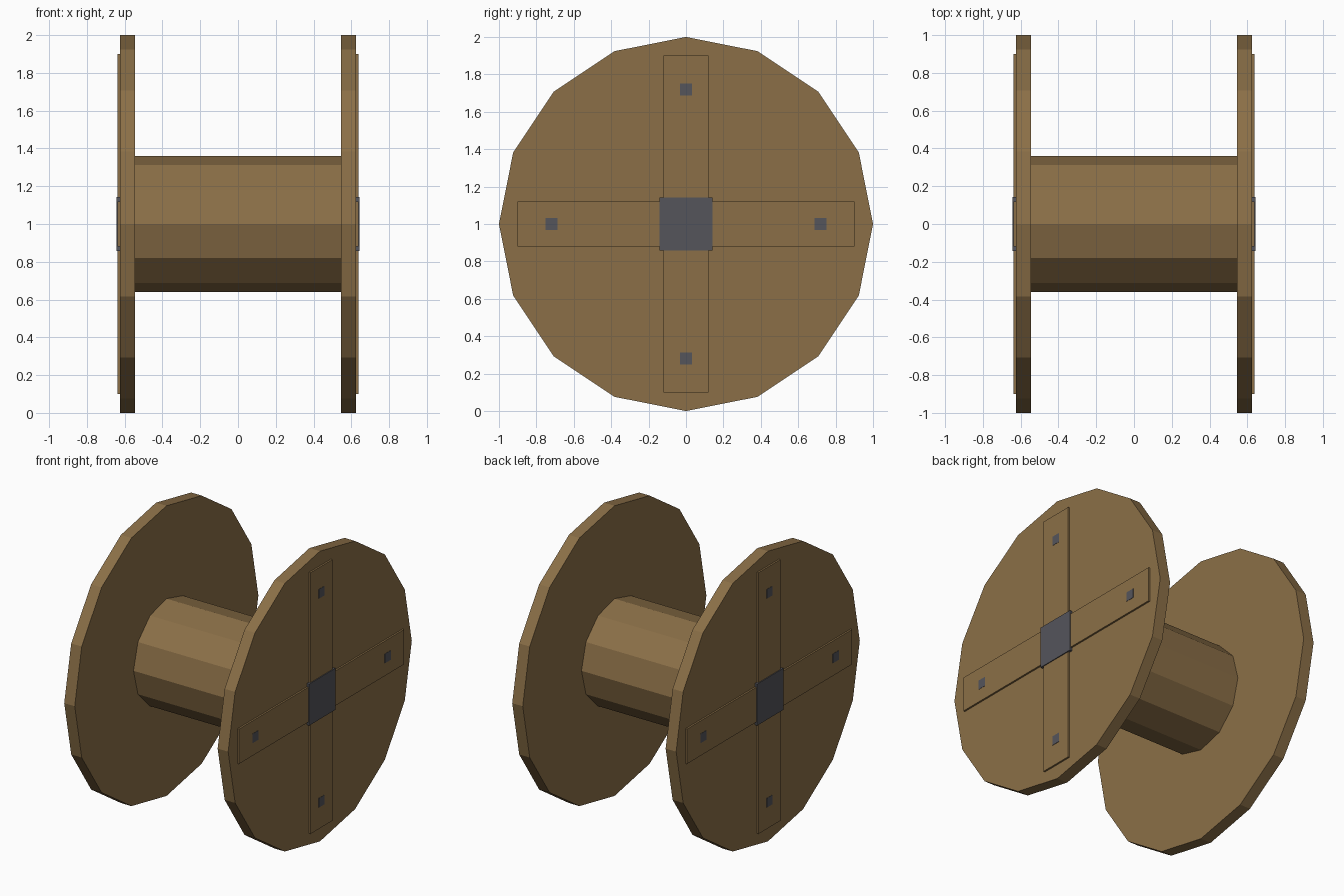
import bpy
import math

if "Cube" in bpy.data.objects:
    bpy.data.objects.remove(bpy.data.objects["Cube"])


def make_material(name, rgb):
    mat = bpy.data.materials.new(name)
    mat.diffuse_color = (*rgb, 1.0)
    mat.use_nodes = True
    mat.node_tree.nodes["Principled BSDF"].inputs["Base Color"].default_value = mat.diffuse_color
    return mat


wood = make_material("brown wood", (0.258, 0.159, 0.063))
metal = make_material("dark grey metal", (0.090, 0.090, 0.105))


def disc(name, sides, radius, x0, x1, mat):
    """Flat-shaded prism lying along the x axis, centred at z = 1."""
    bpy.ops.mesh.primitive_cylinder_add(
        vertices=sides, radius=radius, depth=abs(x1 - x0),
        location=((x0 + x1) / 2, 0, 1), rotation=(0, math.pi / 2, 0))
    ob = bpy.context.object
    ob.name = name
    ob.data.materials.append(mat)


def box(name, x0, x1, y, z, width, height, mat):
    bpy.ops.mesh.primitive_cube_add(size=1, location=((x0 + x1) / 2, y, z))
    ob = bpy.context.object
    ob.name = name
    ob.scale = (abs(x1 - x0), width, height)
    bpy.ops.object.transform_apply(location=False, rotation=False, scale=True)
    ob.data.materials.append(mat)


# Central winding drum
disc("drum", 12, 0.36, -0.545, 0.545, wood)

for s, side in ((-1, "left"), (1, "right")):
    # Round end plate
    disc(side + "_flange", 16, 1.0, s * 0.545, s * 0.625, wood)

    # Crossed boards: one full width, two half boards meeting it
    box(side + "_cross_board", s * 0.62, s * 0.637, 0, 1, 1.8, 0.24, wood)
    for v in (-1, 1):
        box(side + "_upright_board", s * 0.62, s * 0.637,
            0, 1 + v * 0.51, 0.24, 0.78, wood)

    # Square hub plate
    box(side + "_hub_plate", s * 0.62, s * 0.643, 0, 1, 0.286, 0.286, metal)

    # Bolt heads near the board ends
    for dy, dz in ((1, 0), (-1, 0), (0, 1), (0, -1)):
        box(side + "_bolt", s * 0.634, s * 0.639,
            dy * 0.72, 1 + dz * 0.72, 0.064, 0.064, metal)
